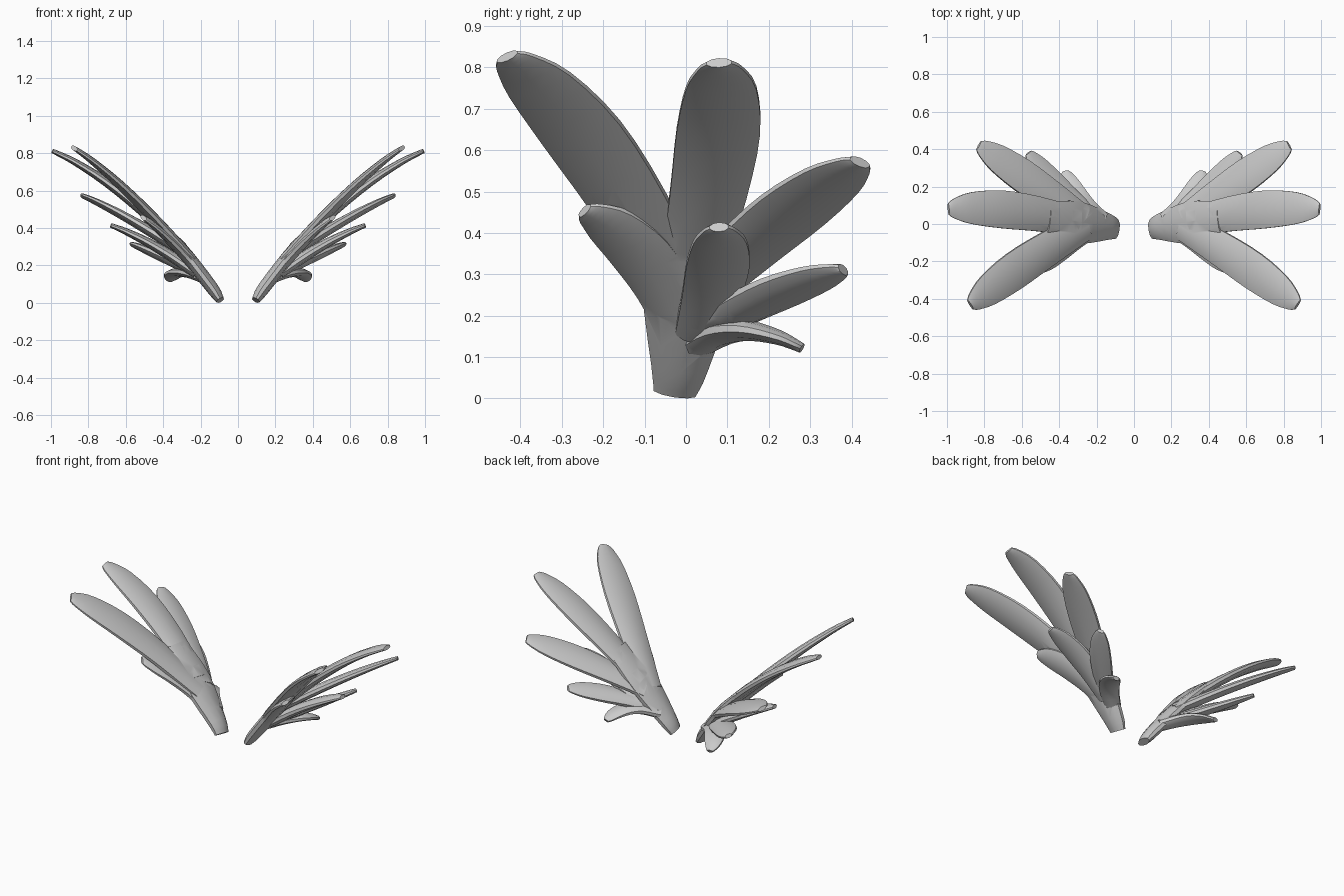
import bpy, bmesh
from math import cos, sin, pi
from mathutils import Vector

if "Cube" in bpy.data.objects:
    bpy.data.objects.remove(bpy.data.objects["Cube"])

SIDES = 10


def catmull(pts, steps=3):
    """Smooth resampling of a list of vectors."""
    p = [2 * pts[0] - pts[1]] + pts + [2 * pts[-1] - pts[-2]]
    out = []
    for a, b, c, d in zip(p, p[1:], p[2:], p[3:]):
        for s in range(steps):
            t = s / steps
            out.append((2 * b + (c - a) * t + (2 * a - 5 * b + 4 * c - d) * t * t
                        + (3 * b - a - 3 * c + d) * t ** 3) / 2)
    return out + [pts[-1]]


def blade(name, stations, lean):
    """Loft flattened rings through stations of x, y, z, half width, half thickness."""
    rings = catmull([Vector(s) for s in stations])
    centres = [Vector(r[:3]) for r in rings]
    bm = bmesh.new()
    loops = []
    for i, r in enumerate(rings):
        tangent = (centres[min(i + 1, len(rings) - 1)] - centres[max(i - 1, 0)]).normalized()
        side = Vector((-lean, 0, 1)).cross(tangent).normalized()
        up = tangent.cross(side)
        angles = [2 * pi * (k + .5) / SIDES for k in range(SIDES)]
        loops.append([bm.verts.new(centres[i] + side * cos(a) * r[3] + up * sin(a) * r[4])
                      for a in angles])
    for a, b in zip(loops, loops[1:]):
        for k in range(SIDES):
            j = (k + 1) % SIDES
            bm.faces.new((a[k], a[j], b[j], b[k]))
    bm.faces.new(loops[0][::-1])
    bm.faces.new(loops[-1])
    bmesh.ops.recalc_face_normals(bm, faces=bm.faces)
    me = bpy.data.meshes.new(name)
    bm.to_mesh(me)
    bm.free()
    ob = bpy.data.objects.new(name, me)
    bpy.context.collection.objects.link(ob)
    return ob


def feather(name, base, mid, tip, width, lean):
    """Parabolic spine through three points; leaf-shaped outline with a blunt tip."""
    base, mid, tip = Vector(base), Vector(mid), Vector(tip)
    stations = []
    for t, w in ((0, .75), (.28, .92), (.55, 1), (.8, .84), (.95, .52), (1, .3)):
        p = (base * (1 - t) * (1 - 2 * t) + mid * 4 * t * (1 - t) + tip * t * (2 * t - 1))
        stations.append((*p, width * w, .03 - .018 * t * t))
    return blade(name, stations, lean)


# wing root and palm
wing = blade("wings", [
    (.095, -.028, .018, .054, .022), (.14, -.015, .085, .073, .034),
    (.30, .008, .29, .118, .034), (.46, .035, .465, .09, .02)], 1.1)

parts = [
    # upper row of long feathers
    feather("front_feather", (.26, -.01, .25), (.61, -.23, .615), (.875, -.432, .83), .108, .7),
    feather("middle_feather", (.3, .01, .3), (.67, .075, .625), (.992, .08, .815), .106, .75),
    feather("back_feather", (.27, .03, .26), (.57, .24, .445), (.83, .42, .575), .096, .75),
    # lower row of short feathers
    feather("lower_front_feather", (.19, 0, .15), (.37, -.1, .345), (.505, -.245, .458), .082, .85),
    feather("lower_middle_feather", (.22, .03, .16), (.46, .075, .315), (.68, .08, .418), .08, .6),
    feather("lower_back_feather", (.23, .04, .17), (.42, .21, .255), (.565, .38, .315), .068, .65),
    feather("lowest_feather", (.17, .02, .13), (.3, .14, .168), (.365, .28, .125), .062, .1),
]

# weld all feathers into one skin
for part in parts:
    mod = wing.modifiers.new(part.name, 'BOOLEAN')
    mod.operation = 'UNION'
    mod.solver = 'EXACT'
    mod.object = part
welded = bpy.data.meshes.new_from_object(
    wing.evaluated_get(bpy.context.evaluated_depsgraph_get()))
wing.modifiers.clear()
wing.data = welded
for part in parts:
    bpy.data.objects.remove(part)

# stand on the ground
low = min(v.co.z for v in welded.vertices)
for v in welded.vertices:
    v.co.z -= low

bpy.context.view_layer.objects.active = wing
wing.select_set(True)
bpy.ops.object.shade_smooth_by_angle(angle=.5)

# opposite wing
wing.modifiers.new("mirror", 'MIRROR').use_mirror_merge = False
